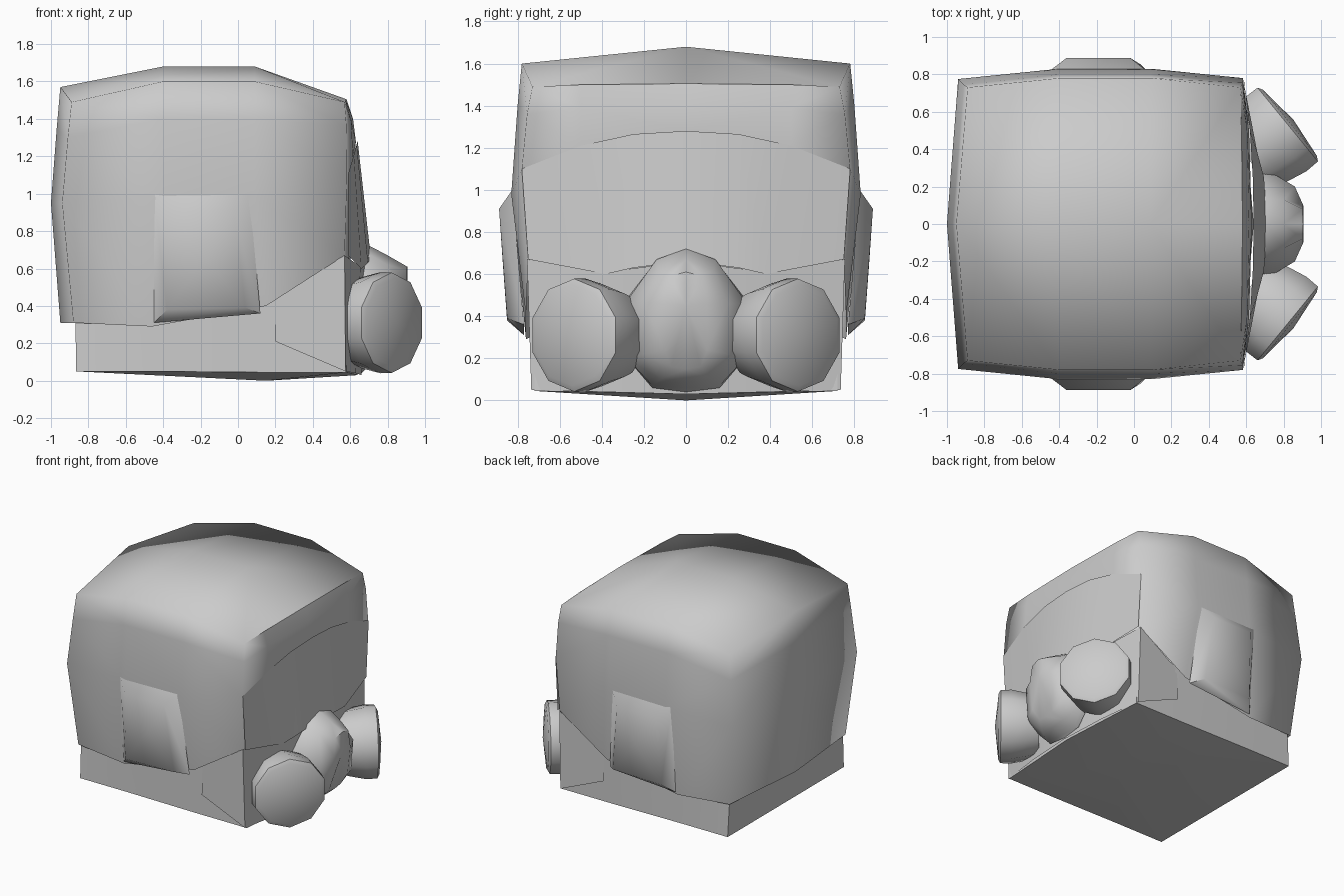
import bpy, bmesh
from math import radians, cos, sin, pi
from mathutils import Vector


def skin(name, rows, angle, closed=False, mirror=True, centre=(0, 0, .5)):
    """Skin rows of points into a surface; repeated points collapse to triangles."""
    bm = bmesh.new()
    made = {}

    def vert(p):
        key = tuple(round(c, 4) for c in p)
        if key not in made:
            made[key] = bm.verts.new(key)
        return made[key]

    n = len(rows[0])
    for a, b in zip(rows, rows[1:]):
        for i in range(n if closed else n - 1):
            j = (i + 1) % n
            vs = list(dict.fromkeys(vert(p) for p in (a[i], a[j], b[j], b[i])))
            if len(vs) > 2:
                bm.faces.new(vs)
    bmesh.ops.recalc_face_normals(bm, faces=bm.faces)
    mid = Vector(centre)
    if sum(f.normal.dot(f.calc_center_median() - mid) * f.calc_area() for f in bm.faces) < 0:
        bmesh.ops.reverse_faces(bm, faces=bm.faces)
    me = bpy.data.meshes.new(name)
    bm.to_mesh(me)
    bm.free()
    me.polygons.foreach_set("use_smooth", [True] * len(me.polygons))
    me.set_sharp_from_angle(angle=radians(angle))
    ob = bpy.data.objects.new(name, me)
    bpy.context.collection.objects.link(ob)
    if mirror:
        ob.modifiers.new("Mirror", 'MIRROR').use_axis = (False, True, False)
    return ob


# helmet shell, half: columns run front centre -> side -> back centre
skin("helmet_shell", [
    [(.60, 0, .60), (.59, .5, .60), (.57, .75, .67), (.15, .76, .40),
     (-.46, .76, .29), (-.88, .72, .31), (-.95, 0, .31)],
    [(.63, 0, 1.28), (.615, .5, 1.21), (.583, .78, 1.10), (.09, .83, .98),
     (-.4, .83, .98), (-.94, .775, .95), (-1, 0, .95)],
    [(.615, 0, 1.40), (.605, .5, 1.39), (.58, .755, 1.36), (.09, .80, 1.40),
     (-.4, .80, 1.40), (-.91, .745, 1.30), (-.97, 0, 1.34)],
    [(.58, 0, 1.505), (.575, .5, 1.50), (.57, .73, 1.49), (.09, .78, 1.60),
     (-.4, .78, 1.60), (-.89, .73, 1.49), (-.95, 0, 1.57)],
    [(.58, 0, 1.505)] * 3 + [(.09, 0, 1.68), (-.4, 0, 1.68)] + [(-.95, 0, 1.57)] * 2,
], 100, centre=(0, 0, .9))

# raised ear pad on each side of the shell
skin("ear_pad", [
    [(-.45, .77, .31), (.12, .77, .36), (.06, .825, 1.0), (-.45, .82, 1.0)],
    [(-.38, .85, .38), (.04, .85, .39), (-.02, .888, .91), (-.36, .888, .91)],
    [(-.17, .87, .65)] * 4,
], 60, closed=True, centre=(-.17, .7, .65))

# neck block with a shallow pointed underside
skin("neck", [
    [(.60, 0, .62), (.56, .71, .62), (.15, .73, .46), (-.46, .72, .36), (-.87, .70, .36), (-.87, 0, .36)],
    [(.64, 0, .03), (.58, .72, .045), (.15, .72, .045), (-.46, .72, .05), (-.865, .72, .05), (-.865, 0, .05)],
    [(.15, 0, 0)] * 6,
], 50, centre=(0, 0, .3))

# jaw mask wrapping the lower front
skin("jaw_mask", [
    [(.2, .725, .46), (.57, .755, .67), (.655, .38, .61), (.70, 0, .66)],
    [(.2, .735, .21), (.575, .735, .05), (.63, .38, .04), (.66, 0, .03)],
], 50, centre=(0, 0, .4))

# curved visor
skin("visor", [
    [(.64, 0, 1.28), (.635, .25, 1.265), (.62, .5, 1.21), (.587, .78, 1.10)],
    [(.71, 0, .66), (.695, .25, .63), (.66, .38, .60), (.588, .75, .67)],
], 40, centre=(0, 0, .9))

# nose piece, rings from the face outwards
skin("nose", [
    [(.66, 0, .72), (.66, .14, .67), (.66, .29, .47), (.66, .28, .2), (.66, .16, .06), (.66, 0, .04)],
    [(.705, 0, .72), (.71, .14, .67), (.71, .29, .46), (.71, .28, .2), (.69, .16, .07), (.68, 0, .06)],
    [(.80, 0, .67), (.80, .13, .62), (.86, .2, .46), (.84, .2, .22), (.77, .12, .10), (.77, 0, .09)],
    [(.905, 0, .61), (.90, .08, .59), (.905, .10, .46), (.88, .10, .24), (.84, .07, .16), (.84, 0, .15)],
    [(.905, 0, .45)] * 6,
], 50, centre=(.7, 0, .4))

# filter canisters: ten-sided turned profile (radius, depth) on a splayed axis
axis = Vector((.774, .633, 0))
side = Vector((-.633, .774, 0))
up = Vector((0, 0, 1))
base = Vector((.667, .405, .31))
rings = []
for r, d in [(.22, -.08), (.245, 0), (.27, .12), (.268, .20), (.24, .215), (0, .24)]:
    rings.append([tuple(base + axis * d + (side * cos(a) + up * sin(a)) * r)
                  for a in [pi / 10 + k * pi / 5 for k in range(10)]])
skin("filter_canister", rings, 50, closed=True, centre=base)
